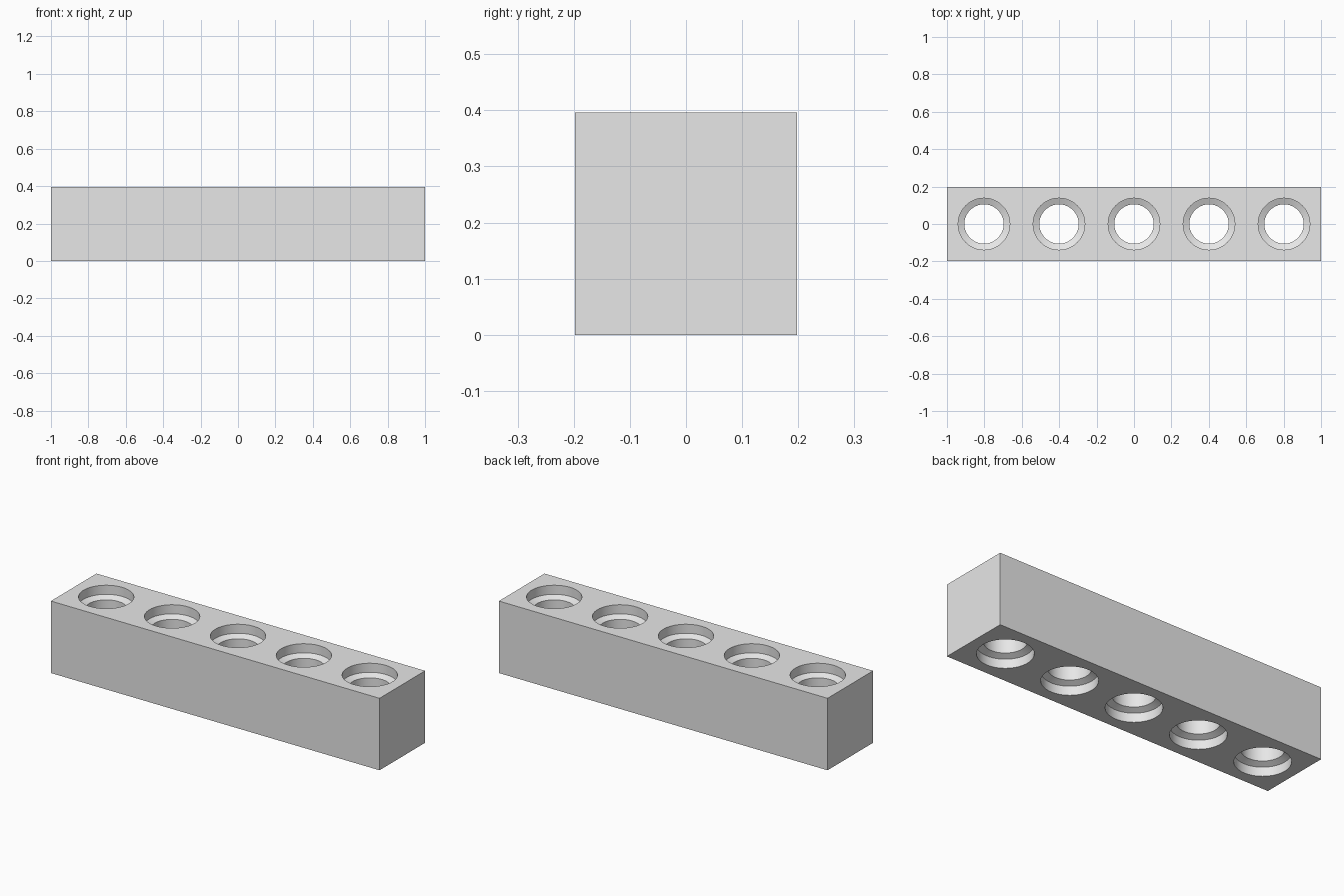
import bpy, bmesh, math
from mathutils import Matrix, Vector

cube = bpy.data.objects.get("Cube")
if cube:
    bpy.data.objects.remove(cube, do_unlink=True)

LENGTH, WIDTH, HEIGHT = 2.0, 0.396, 0.396
PITCH, HOLES = 0.401, 5
BORE_R, RECESS_R = 0.105, 0.138
RECESS, SLOPE_END = 0.05, 0.065
MARGIN = 0.05

grey = bpy.data.materials.new("light grey")
grey.use_nodes = True
grey.diffuse_color = (0.8, 0.8, 0.8, 1)
grey.node_tree.nodes["Principled BSDF"].inputs["Base Color"].default_value = (0.8, 0.8, 0.8, 1)


def make_object(name, bm):
    bmesh.ops.recalc_face_normals(bm, faces=bm.faces)
    mesh = bpy.data.meshes.new(name)
    bm.to_mesh(mesh)
    bm.free()
    mesh.materials.append(grey)
    obj = bpy.data.objects.new(name, mesh)
    bpy.context.collection.objects.link(obj)
    return obj


# Square beam
bm = bmesh.new()
bmesh.ops.create_cube(bm, size=1, matrix=Matrix.Translation((0, 0, HEIGHT / 2))
                      @ Matrix.Diagonal((LENGTH, WIDTH, HEIGHT, 1)))
beam = make_object("beam", bm)

# Hole cutters: a bore with a recess and sloped shoulder at both ends
lower = [(0, -MARGIN), (RECESS_R, -MARGIN), (RECESS_R, RECESS), (BORE_R, SLOPE_END)]
profile = lower + [(r, HEIGHT - z) for r, z in reversed(lower)]
bm = bmesh.new()
for i in range(HOLES):
    x = (i - (HOLES - 1) / 2) * PITCH
    verts = [bm.verts.new((x + r, 0, z)) for r, z in profile]
    edges = [bm.edges.new(pair) for pair in zip(verts, verts[1:])]
    bmesh.ops.spin(bm, geom=verts + edges, cent=Vector((x, 0, 0)), axis=(0, 0, 1),
                   angle=math.tau, steps=64)
bmesh.ops.remove_doubles(bm, verts=bm.verts, dist=0.0001)
cutter = make_object("hole_cutter", bm)
cutter.hide_render = True

# Cut the holes, then shade the round walls smooth
cut = beam.modifiers.new("holes", 'BOOLEAN')
cut.operation = 'DIFFERENCE'
cut.solver = 'EXACT'
cut.object = cutter
bpy.ops.object.select_all(action='DESELECT')
bpy.context.view_layer.objects.active = beam
beam.select_set(True)
bpy.ops.object.modifier_apply(modifier=cut.name)
bpy.data.objects.remove(cutter, do_unlink=True)
bpy.ops.object.shade_smooth_by_angle(angle=math.radians(30))
